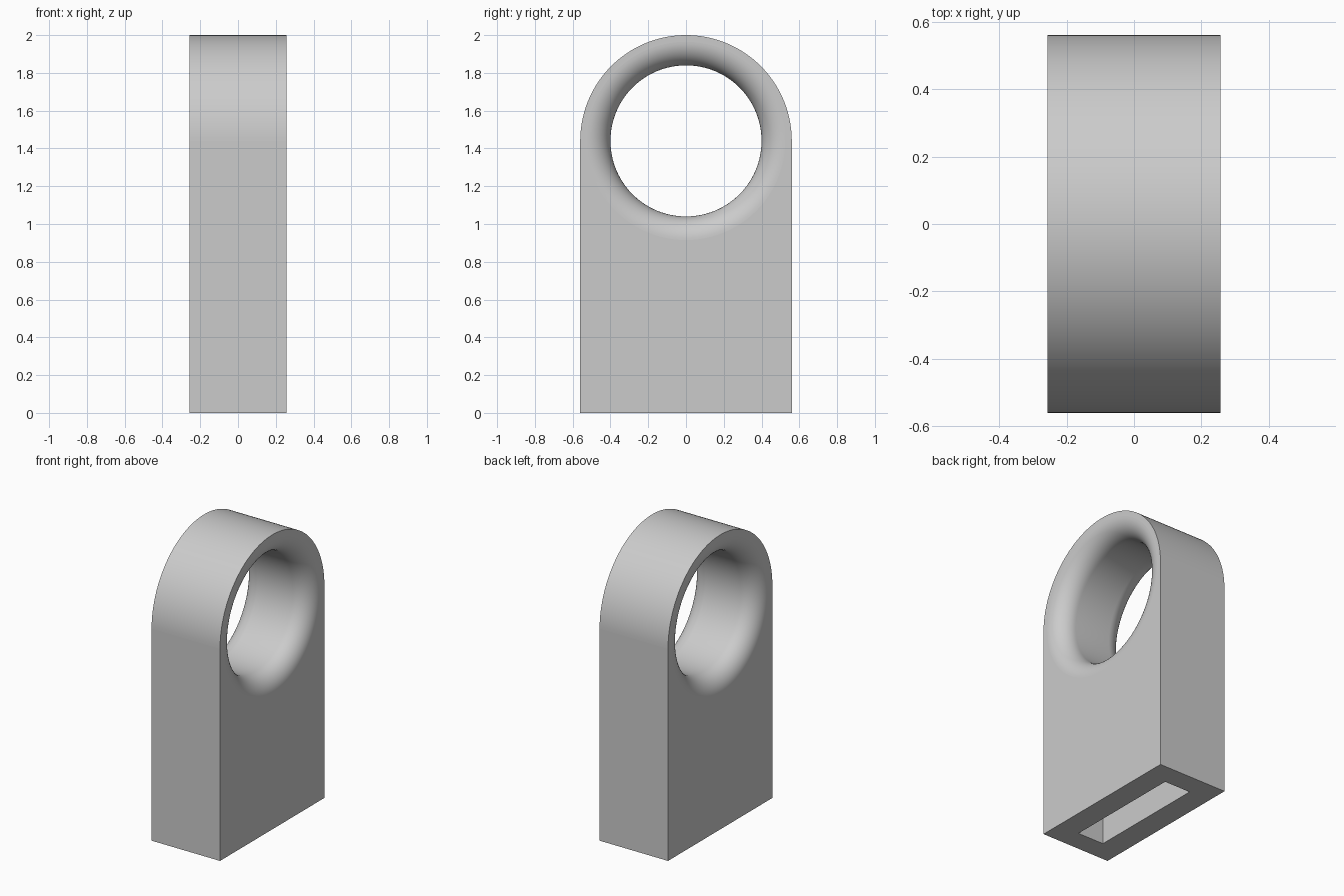
import bpy, bmesh, math
from mathutils import Matrix, Vector

cube = bpy.data.objects.get("Cube")
if cube:
    bpy.data.objects.remove(cube, do_unlink=True)

HALF_X, OUTER_R, HOLE_R, FILLET = 0.257, 0.56, 0.4, 0.125
EYE_Z = 1.44
SEGMENTS = 96

grey = bpy.data.materials.new("light_grey")
grey.use_nodes = True
colour = (0.6, 0.6, 0.6, 1)
grey.diffuse_color = colour
grey.node_tree.nodes["Principled BSDF"].inputs["Base Color"].default_value = colour


def make_object(name, bm):
    bmesh.ops.recalc_face_normals(bm, faces=bm.faces)
    mesh = bpy.data.meshes.new(name)
    bm.to_mesh(mesh)
    bm.free()
    mesh.materials.append(grey)
    obj = bpy.data.objects.new(name, mesh)
    bpy.context.collection.objects.link(obj)
    return obj


# Body: straight sides under a half-round top, extruded across the width
bm = bmesh.new()
outline = [(-OUTER_R, 0), (OUTER_R, 0)]
for i in range(SEGMENTS + 1):
    a = math.pi * i / SEGMENTS
    outline.append((OUTER_R * math.cos(a), EYE_Z + OUTER_R * math.sin(a)))
side = bm.faces.new([bm.verts.new((-HALF_X, y, z)) for y, z in outline])
extruded = bmesh.ops.extrude_face_region(bm, geom=[side])["geom"]
bmesh.ops.translate(bm, vec=(2 * HALF_X, 0, 0),
                    verts=[g for g in extruded if isinstance(g, bmesh.types.BMVert)])
body = make_object("eye_bracket", bm)

# Eye cutter: a lathed profile with a rounded lip at each mouth
lip_r = HOLE_R + FILLET
half = [(HALF_X + 0.05, lip_r)]
for i in range(17):
    a = math.pi / 2 * i / 16
    half.append((HALF_X - FILLET + FILLET * math.cos(a),
                 lip_r - FILLET * math.sin(a)))
profile = half + [(-x, r) for x, r in reversed(half)]
bm = bmesh.new()
rings = []
for i in range(SEGMENTS):
    turn = Matrix.Rotation(2 * math.pi * i / SEGMENTS, 3, 'X')
    rings.append([bm.verts.new(turn @ Vector((x, 0, r)) + Vector((0, 0, EYE_Z)))
                  for x, r in profile])
for i, ring in enumerate(rings):
    following = rings[(i + 1) % SEGMENTS]
    for j in range(len(profile) - 1):
        bm.faces.new((ring[j], ring[j + 1], following[j + 1], following[j]))
for end in (0, -1):
    bm.faces.new([ring[end] for ring in rings])
eye_cutter = make_object("eye_cutter", bm)

# Slot cutter: rectangular pocket rising from the base
bm = bmesh.new()
bmesh.ops.create_cube(bm, size=1, matrix=Matrix.Translation((0, 0, 0.39))
                      @ Matrix.Diagonal((0.196, 0.83, 0.98, 1)))
slot_cutter = make_object("slot_cutter", bm)

# Cut both openings out of the body
bpy.context.view_layer.objects.active = body
for cutter in (eye_cutter, slot_cutter):
    cutter.hide_render = True
    cut = body.modifiers.new(cutter.name, 'BOOLEAN')
    cut.operation = 'DIFFERENCE'
    cut.solver = 'EXACT'
    cut.object = cutter
    bpy.ops.object.modifier_apply(modifier=cut.name)
    bpy.data.objects.remove(cutter, do_unlink=True)

# Smooth the round surfaces, keep the planar faces flat
bpy.ops.object.select_all(action='DESELECT')
body.select_set(True)
bpy.ops.object.shade_smooth_by_angle(angle=math.radians(30))
for face in body.data.polygons:
    if max(abs(c) for c in face.normal) > 0.9999 and face.area > 0.05:
        face.use_smooth = False
